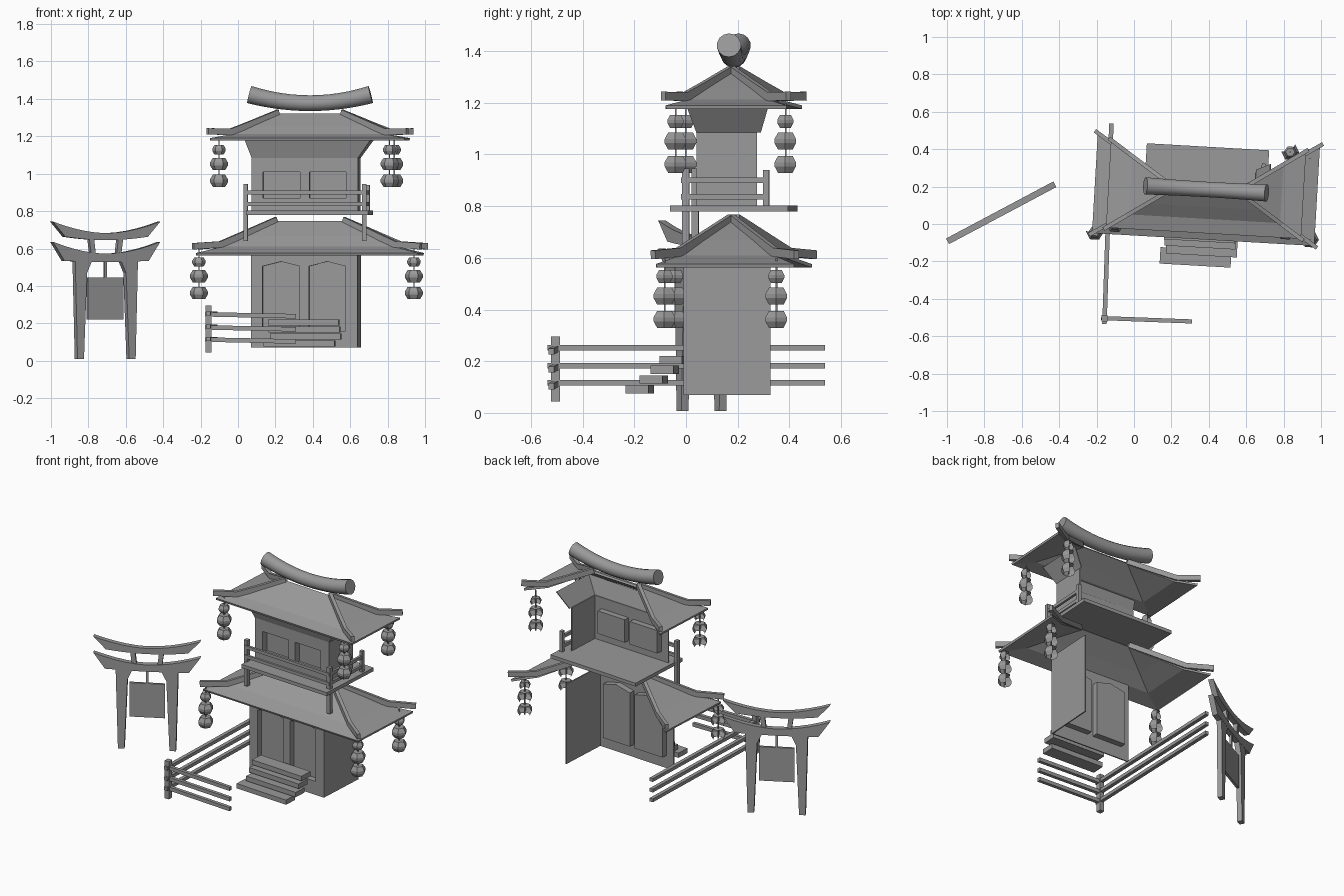
import bpy, bmesh, math
from mathutils import Matrix, Vector

cube = bpy.data.objects.get("Cube")
if cube:
    bpy.data.objects.remove(cube)

stone = bpy.data.materials.new("plain grey")
stone.use_nodes = True
grey = (0.32, 0.32, 0.32, 1)
stone.diffuse_color = grey
stone.node_tree.nodes["Principled BSDF"].inputs["Base Color"].default_value = grey


def place(x, y, deg):
    return Matrix.Translation((x, y, 0)) @ Matrix.Rotation(math.radians(deg), 4, 'Z')


HOUSE = place(0.385, 0.185, -3.3)
GATE = place(-0.71, 0.06, 28)
WORLD = Matrix()


def finish(name, bm, frame, normals=True):
    if normals:
        bmesh.ops.recalc_face_normals(bm, faces=bm.faces)
    mesh = bpy.data.meshes.new(name)
    bm.to_mesh(mesh)
    bm.free()
    mesh.materials.append(stone)
    ob = bpy.data.objects.new(name, mesh)
    ob.matrix_world = frame
    bpy.context.collection.objects.link(ob)
    return ob


def box(name, x0, x1, y0, y1, z0, z1, frame=HOUSE):
    bm = bmesh.new()
    size = Matrix.Diagonal((x1 - x0, y1 - y0, z1 - z0, 1))
    mid = Matrix.Translation(((x0 + x1) / 2, (y0 + y1) / 2, (z0 + z1) / 2))
    bmesh.ops.create_cube(bm, size=1, matrix=mid @ size)
    return finish(name, bm, frame)


def sheet(name, loops, y, depth, frame=HOUSE):
    """Upright plate from x/z outlines; later outlines are holes."""
    bm = bmesh.new()
    edges = []
    for loop in loops:
        vs = [bm.verts.new((a, y, b)) for a, b in loop]
        edges += [bm.edges.new((vs[i - 1], vs[i])) for i in range(len(vs))]
    bmesh.ops.triangle_fill(bm, edges=edges, use_beauty=True, normal=(0, -1, 0))
    new = bmesh.ops.extrude_face_region(bm, geom=bm.faces[:])["geom"]
    moved = [v for v in new if isinstance(v, bmesh.types.BMVert)]
    bmesh.ops.translate(bm, verts=moved, vec=(0, depth, 0))
    return finish(name, bm, frame)


def sweep(name, pts, w, h, n=4, frame=HOUSE, ends=1.0):
    """Beam of n sides along a path."""
    pts = [Vector(p) for p in pts]
    bm = bmesh.new()
    rings = []
    k = math.sqrt(2) if n == 4 else 1
    for i, p in enumerate(pts):
        t = (pts[min(i + 1, len(pts) - 1)] - pts[max(i - 1, 0)]).normalized()
        side = t.cross(Vector((0, 0, 1))).normalized()
        up = side.cross(t)
        s = k * (1 + (ends - 1) * abs(2 * i / (len(pts) - 1) - 1) ** 2)
        angles = [(j + 0.5) * math.tau / n for j in range(n)]
        rings.append([bm.verts.new(p + side * math.cos(a) * w / 2 * s
                                   + up * math.sin(a) * h / 2 * s) for a in angles])
    for a, b in zip(rings, rings[1:]):
        for j in range(n):
            bm.faces.new((a[j - 1], a[j], b[j], b[j - 1]))
    bm.faces.new(rings[0])
    bm.faces.new(rings[-1])
    return finish(name, bm, frame)


def strip(name, rows, thick, frame=HOUSE):
    """Thin skin through rows of points."""
    bm = bmesh.new()
    grid = [[bm.verts.new(p) for p in row] for row in rows]
    for a, b in zip(grid, grid[1:]):
        for i in range(len(a) - 1):
            bm.faces.new((a[i], a[i + 1], b[i + 1], b[i]))
    bmesh.ops.remove_doubles(bm, verts=bm.verts, dist=0.0005)
    ob = finish(name, bm, frame, False)
    mod = ob.modifiers.new("thickness", 'SOLIDIFY')
    mod.thickness = thick
    mod.offset = -1
    return ob


# Hipped roofs, open at the back
def roof(level, ridge, half_x, half_y, heights):
    stops = (0, 0.4, 0.67, 1)
    lifts = (0.004, 0.006, 0.012, 0.036)

    def hip(sx, sy, i, lift=0.0, reach=0.965):
        t = stops[i] * reach
        return (sx * (ridge + (half_x - ridge) * t), sy * half_y * t, heights[i] + lift)

    sides = {"front": ((-1, -1), (1, -1)), "left": ((1, -1), (1, 1)),
             "right": ((-1, 1), (-1, -1))}
    for side, (a, b) in sides.items():
        strip(f"{level}_roof_{side}", [[hip(*b, i), hip(*a, i)] for i in range(4)], 0.014)
    for sx in (-1, 1):
        for sy in (-1, 1):
            sweep(f"{level}_hip_beam", [hip(sx, sy, i, lifts[i], 1) for i in range(4)],
                  0.022, 0.034)


roof("lower", 0.18, 0.61, 0.278, (0.748, 0.668, 0.61, 0.576))
roof("upper", 0.17, 0.535, 0.243, (1.322, 1.258, 1.212, 1.19))

# Curved ridge log
path = [(0.325 * s / 6, 0, 1.377 + 0.046 * (s / 6) ** 2) for s in range(-6, 7)]
log = sweep("ridge_log", path, 0.084, 0.084, 14, ends=1.12)
for p in log.data.polygons:
    p.use_smooth = len(p.vertices) == 4


# Front walls with recessed doors and windows
def opening(x0, x1, z0, z1, peak, grow=0.0):
    pts = [(x0 - grow, z0 - grow), (x1 + grow, z0 - grow), (x1 + grow, z1 + grow)]
    if peak:
        pts.append(((x0 + x1) / 2, z1 + peak + grow))
    return pts + [(x0 - grow, z1 + grow)]


def front_wall(level, part, y, z0, z1, low, high, peak):
    spans = [(-0.245, -0.045), (0.005, 0.2)]
    holes = [opening(a, b, low, high, peak) for a, b in spans]
    sheet(f"{level}_front_wall", [opening(-0.305, 0.265, z0, z1, 0)] + holes, y, 0.008)
    for (a, b), hole in zip(spans, holes):
        rim = opening(a, b, low, high, peak, 0.006)
        sheet(f"{part}_frame", [rim, hole], y + 0.004, 0.042)
        sheet(f"{part}_panel", [rim], y + 0.04, 0.008)


front_wall("lower", "door", -0.18, 0.07, 0.6, 0.16, 0.505, 0.025)
front_wall("upper", "window", -0.13, 0.8, 1.09, 0.87, 1.01, 0)
box("lower_side_wall", 0.257, 0.265, -0.18, 0.158, 0.07, 0.6)
box("upper_side_wall", 0.257, 0.265, -0.13, 0.105, 0.8, 1.09)

# Flared band under the upper roof
strip("flared_band", [
    [(-0.305, -0.13, 1.085), (0.265, -0.13, 1.085), (0.265, 0.12, 1.085)],
    [(-0.345, -0.165, 1.19), (0.34, -0.165, 1.19), (0.34, 0.155, 1.19)]], 0.006)

# Balcony with railing on the front and one side
box("balcony_floor", -0.33, 0.325, -0.228, 0.228, 0.78, 0.803)
for x in (-0.335, 0.3):
    box("balcony_post", x - 0.012, x + 0.012, -0.182, -0.155, 0.64, 0.945)
box("balcony_back_post", 0.29, 0.312, 0.132, 0.155, 0.8, 0.94)
for z in (0.837, 0.9):
    sweep("balcony_front_rail", [(-0.345, -0.178, z), (0.31, -0.178, z)], 0.016, 0.021)
    sweep("balcony_side_rail", [(0.3, -0.175, z), (0.3, 0.15, z)], 0.016, 0.021)

# Steps
for i, y in enumerate((-0.366, -0.31, -0.268, -0.235)):
    shift = (-0.03, 0, -0.01, -0.015)[i]
    box("step", -0.195 + shift, 0.185 + shift, y - 0.044, y + 0.044,
        0.075 + 0.038 * i, 0.107 + 0.038 * i)


# Strings of three lanterns, shells open away from the front
def lantern_string(x, y, top):
    box("lantern_cord", x - 0.003, x + 0.003, y - 0.003, y + 0.003, top - 0.27, top)
    for drop, r, h in ((0.072, 0.036, 0.05), (0.148, 0.048, 0.066), (0.238, 0.048, 0.066)):
        bm = bmesh.new()
        rings = []
        for f, z in ((0.68, -0.5), (1, -0.12), (1, 0.12), (0.68, 0.5)):
            rings.append([bm.verts.new((x + r * f * math.cos(a * math.tau / 6),
                                        y + r * f * math.sin(a * math.tau / 6),
                                        top - drop + z * h)) for a in range(6)])
        for low, high in zip(rings, rings[1:]):
            for j in range(6):
                mid = (j - 0.5) * math.tau / 6
                if math.cos(mid) - math.sin(mid) > -0.5:
                    bm.faces.new((low[j - 1], low[j], high[j], high[j - 1]))
        bm.faces.new(rings[-1])
        finish("lantern", bm, HOUSE, False)


for x, y in ((-0.475, -0.213), (0.438, -0.2), (0.438, 0.226)):
    lantern_string(x, y, 1.2)
for x, y in ((-0.58, -0.26), (0.57, -0.235), (0.545, 0.197)):
    lantern_string(x, y, 0.6)

# Corner fence
box("fence_post", -0.175, -0.143, -0.522, -0.487, 0.045, 0.295, WORLD)
for z in (0.252, 0.182, 0.117):
    sweep("fence_front_rail", [(-0.175, -0.503, z - 0.004), (0.31, -0.521, z - 0.014)],
          0.022, 0.024, frame=WORLD)
    sweep("fence_side_rail", [(-0.158, -0.535, z), (-0.121, 0.538, z)], 0.024, 0.022, frame=WORLD)


# Gate: curved beams, struts, legs and hanging board
def beam(name, tip, reach, top, rise, base, base_reach, sag):
    steps = [i / 5 for i in range(-5, 6)]
    upper = [(s * reach, top + rise * abs(s) ** 1.8) for s in steps]
    lower = [(s * base_reach, base + sag * s * s) for s in reversed(steps)]
    sheet(name, [upper + lower], -tip / 2, tip, GATE)


beam("gate_top_beam", 0.034, 0.325, 0.682, 0.062, 0.645, 0.25, 0.018)
beam("gate_lower_beam", 0.034, 0.325, 0.572, 0.064, 0.528, 0.255, 0.006)
for s in (-1, 1):
    sheet("gate_strut", [[(s * 0.062, 0.56), (s * 0.09, 0.56), (s * 0.105, 0.67),
                          (s * 0.075, 0.67)]], -0.012, 0.024, GATE)
    sheet("gate_leg", [[(s * 0.137, 0.008), (s * 0.176, 0.008), (s * 0.19, 0.54),
                        (s * 0.085, 0.54), (s * 0.118, 0.47)]], -0.016, 0.032, GATE)
box("gate_board", -0.108, 0.108, -0.008, 0.008, 0.22, 0.445, GATE)
box("gate_board_cord", -0.008, 0.008, -0.006, 0.006, 0.44, 0.54, GATE)
